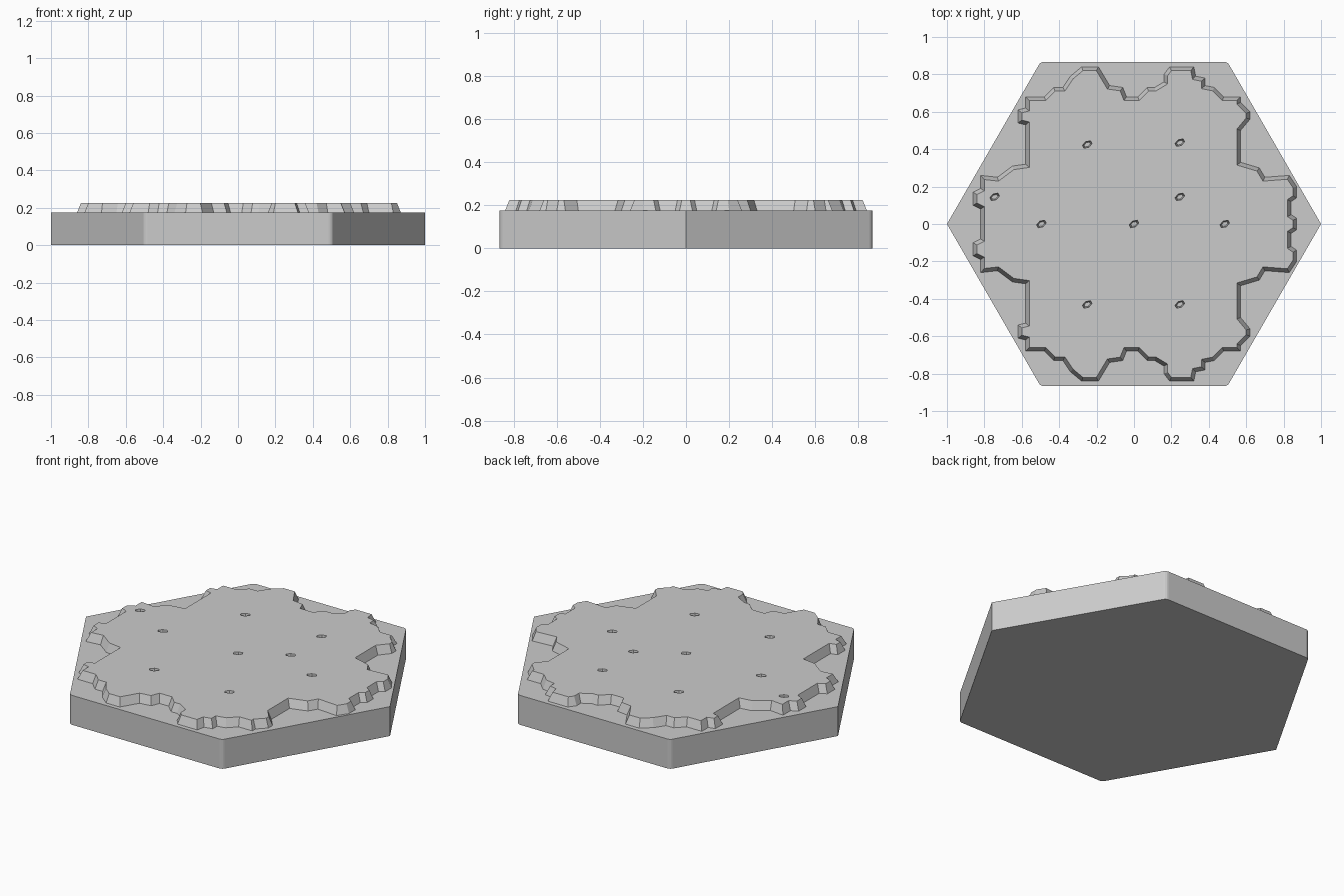
import bpy
import bmesh
from math import cos, sin, radians
from mathutils import Matrix

BASE_TOP = 0.175
PLATE_TOP = 0.225
WALL_INSET = 0.02

cube = bpy.data.objects.get("Cube")
if cube:
    bpy.data.objects.remove(cube, do_unlink=True)


def make_material(name, colour):
    mat = bpy.data.materials.new(name)
    mat.use_nodes = True
    mat.diffuse_color = colour
    mat.node_tree.nodes["Principled BSDF"].inputs["Base Color"].default_value = colour
    return mat


def finish(bm, name, mat=None):
    """Turn a bmesh into a linked object with consistent outward normals."""
    bmesh.ops.recalc_face_normals(bm, faces=bm.faces[:])
    mesh = bpy.data.meshes.new(name)
    bm.to_mesh(mesh)
    bm.free()
    obj = bpy.data.objects.new(name, mesh)
    bpy.context.collection.objects.link(obj)
    if mat:
        mesh.materials.append(mat)
    return obj


def extruded_outline(points, bottom, top):
    """Return a prism and its top face."""
    bm = bmesh.new()
    lower = [bm.verts.new((x, y, bottom)) for x, y in points]
    upper = [bm.verts.new((x, y, top)) for x, y in points]
    count = len(points)
    for i in range(count):
        j = (i + 1) % count
        bm.faces.new((lower[i], lower[j], upper[j], upper[i]))
    bm.faces.new(lower[::-1])
    return bm, bm.faces.new(upper)


grey = make_material("plain grey", (0.6, 0.6, 0.6, 1.0))

# Hexagonal base with slightly rounded front and back corners
hexagon = [(cos(radians(a)), sin(radians(a))) for a in range(0, 360, 60)]
bm, _ = extruded_outline(hexagon, 0, BASE_TOP)
corners = [e for e in bm.edges
           if abs(e.verts[0].co.z - e.verts[1].co.z) > 0.1
           and abs(e.verts[0].co.y) > 0.1]
bmesh.ops.bevel(bm, geom=corners, offset=0.015, segments=3,
                profile=0.5, affect='EDGES')
base = finish(bm, "hexagonal_base", grey)

# Ragged stepped coastline: right and left back quarters, mirrored to the front
right_back = [
    (.87, .03), (.84, .05), (.84, .12), (.87, .14), (.87, .2), (.83, .26),
    (.7, .25), (.67, .3), (.57, .33), (.57, .5), (.62, .56), (.62, .6),
    (.57, .65), (.57, .68), (.48, .68), (.43, .73), (.38, .74), (.38, .78),
    (.33, .79), (.32, .84), (.19, .84), (.16, .8), (.16, .76), (.11, .73),
    (.07, .73), (.02, .68)]
left_back = [
    (-.04, .68), (-.06, .73), (-.13, .74), (-.16, .79), (-.19, .84),
    (-.28, .84), (-.34, .79), (-.38, .73), (-.43, .73), (-.48, .68),
    (-.58, .68), (-.58, .62), (-.62, .61), (-.62, .54), (-.58, .53),
    (-.58, .32), (-.65, .31), (-.73, .25), (-.82, .26), (-.82, .19),
    (-.86, .17), (-.86, .1), (-.82, .08)]
back = right_back + left_back
coast = back + [(x, -y) for x, y in reversed(back)]

# Raised plate: sloping walls made by insetting the outline and lifting it
bm, top_face = extruded_outline(coast, BASE_TOP - 0.02, BASE_TOP)
bmesh.ops.recalc_face_normals(bm, faces=bm.faces[:])
bmesh.ops.inset_region(bm, faces=[top_face], thickness=WALL_INSET,
                       use_even_offset=True, use_boundary=True)
for vert in top_face.verts:
    vert.co.z = PLATE_TOP
plate = finish(bm, "raised_plate", grey)

# Small tapered pits through the plate
pits = [(-.25, .425), (.245, .435), (-.745, .145), (.245, .145),
        (-.495, 0), (0, 0), (.485, 0), (-.25, -.43), (.245, -.43)]
bm = bmesh.new()
low, high = BASE_TOP - 0.04, PLATE_TOP + 0.01
for x, y in pits:
    place = (Matrix.Translation((x, y, (low + high) / 2))
             @ Matrix.Rotation(radians(30), 4, 'Z')
             @ Matrix.Diagonal((1.25, 0.75, 1, 1)))
    bmesh.ops.create_cone(bm, cap_ends=True, segments=6, radius1=0.008,
                          radius2=0.025, depth=high - low, matrix=place)
cutter = finish(bm, "pit_cutter")
cutter.hide_render = True

cut = plate.modifiers.new("pits", 'BOOLEAN')
cut.operation = 'DIFFERENCE'
cut.solver = 'EXACT'
cut.object = cutter
bpy.context.view_layer.objects.active = plate
bpy.ops.object.modifier_apply(modifier=cut.name)
bpy.data.objects.remove(cutter, do_unlink=True)
